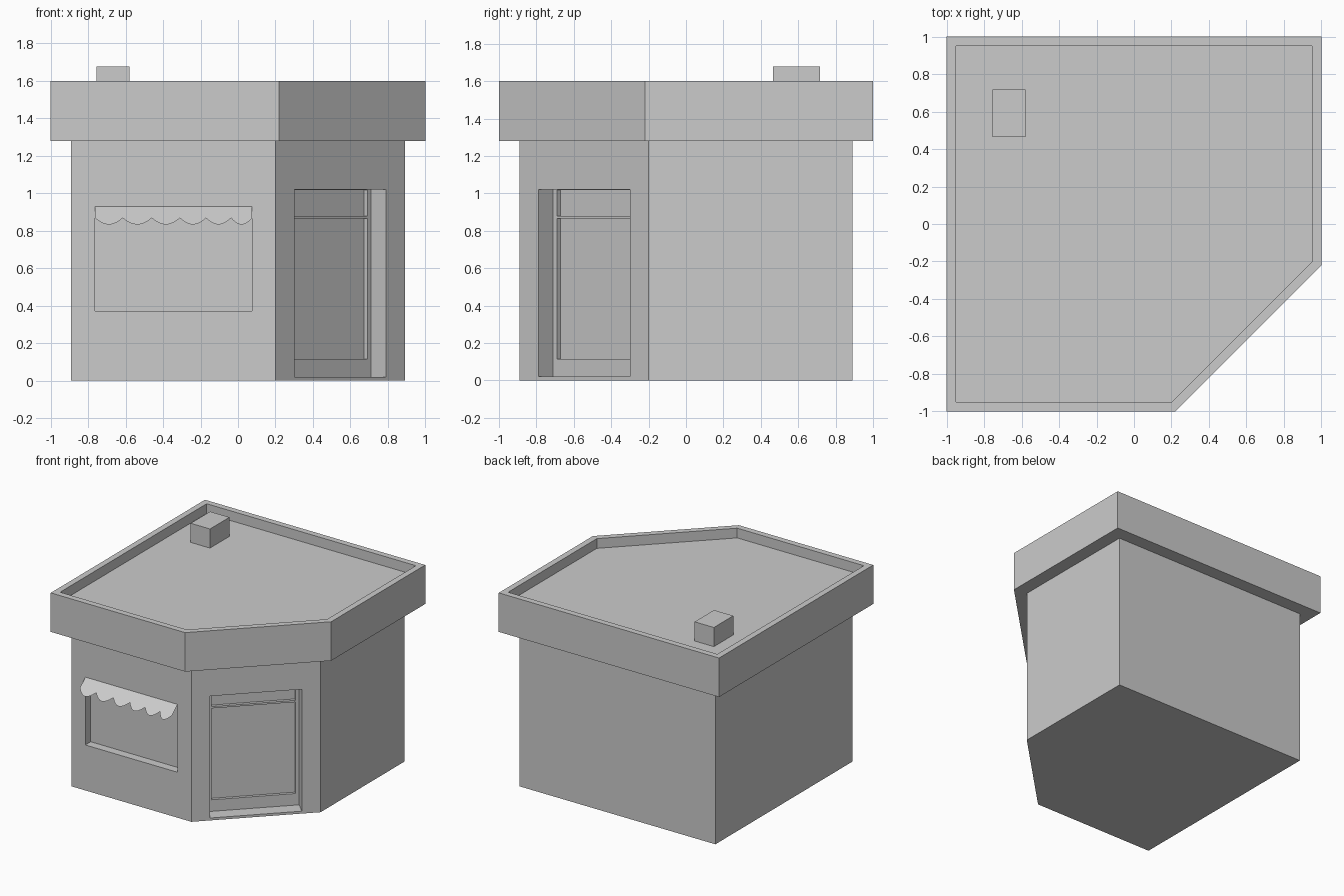
import bpy, bmesh, math
from mathutils import Matrix, Vector

if "Cube" in bpy.data.objects:
    bpy.data.objects.remove(bpy.data.objects["Cube"])


def make_object(name, bm):
    bmesh.ops.recalc_face_normals(bm, faces=bm.faces)
    mesh = bpy.data.meshes.new(name)
    bm.to_mesh(mesh)
    bm.free()
    ob = bpy.data.objects.new(name, mesh)
    bpy.context.collection.objects.link(ob)
    return ob


def box(name, lo, hi, matrix=Matrix()):
    bm = bmesh.new()
    lo, hi = Vector(lo), Vector(hi)
    bmesh.ops.create_cube(bm, size=1)
    for v in bm.verts:
        v.co = matrix @ Vector([(lo[i] + hi[i]) / 2 + v.co[i] * (hi[i] - lo[i]) for i in range(3)])
    return make_object(name, bm)


def footprint(bm, half, cut, z):
    # Square plan with the front right corner cut off
    pts = [(-half, -half), (cut, -half), (half, -cut), (half, half), (-half, half)]
    return [bm.verts.new((x, y, z)) for x, y in pts]


# Shop shell: walls, overhanging fascia, parapet and sunken roof
bm = bmesh.new()
levels = [(0.89, 0.2, 0), (0.89, 0.2, 1.28), (1, 0.22, 1.28),
          (1, 0.22, 1.6), (0.95, 0.2, 1.6), (0.95, 0.2, 1.52)]
rings = [footprint(bm, *lv) for lv in levels]
for a, b in zip(rings, rings[1:]):
    for i in range(5):
        j = (i + 1) % 5
        bm.faces.new((a[i], a[j], b[j], b[i]))
bm.faces.new(rings[0])
bm.faces.new(rings[-1])
shop = make_object("shop_building", bm)

# Cutters: window recess, doorway, door panel and transom panel
corner = Matrix.Translation((0.545, -0.545, 0)) @ Matrix.Rotation(math.pi / 4, 4, 'Z')
cutters = [
    box("window_cutter", (-0.763, -1.2, 0.373), (0.075, -0.82, 0.93)),
    box("doorway_cutter", (-0.346, -0.2, 0.02), (0.346, 0.113, 1.02), corner),
    box("door_panel_cutter", (-0.318, -0.2, 0.115), (0.318, 0.138, 0.865), corner),
    box("transom_cutter", (-0.318, -0.2, 0.88), (0.318, 0.138, 1.017), corner),
]
bpy.context.view_layer.objects.active = shop
for c in cutters:
    mod = shop.modifiers.new(c.name, 'BOOLEAN')
    mod.operation = 'DIFFERENCE'
    mod.solver = 'EXACT'
    mod.object = c
    bpy.ops.object.modifier_apply(modifier=mod.name)
for c in cutters:
    bpy.data.objects.remove(c)

# Scalloped awning: one sloping sheet
def on_slope(x, z):
    return (x, -0.89 - (0.93 - z) * 0.11 / 0.097, z)


cusps = [-0.763, -0.615, -0.46, -0.31, -0.171, -0.037, 0.075]
steps = 8
bm = bmesh.new()
columns = []
for k, (a, b) in enumerate(zip(cusps, cusps[1:])):
    for s in range(steps + (k == len(cusps) - 2)):
        t = s / steps
        x, z = a + (b - a) * t, 0.868 - 0.035 * math.sin(math.pi * t) ** 0.9 if 0 < t < 1 else 0.868
        columns.append((bm.verts.new(on_slope(x, 0.93)), bm.verts.new(on_slope(x, z))))
for (t0, b0), (t1, b1) in zip(columns, columns[1:]):
    bm.faces.new((t0, b0, b1, t1))
make_object("awning", bm)

# Rooftop vent
box("roof_vent", (-0.755, 0.465, 1.52), (-0.58, 0.717, 1.677))
